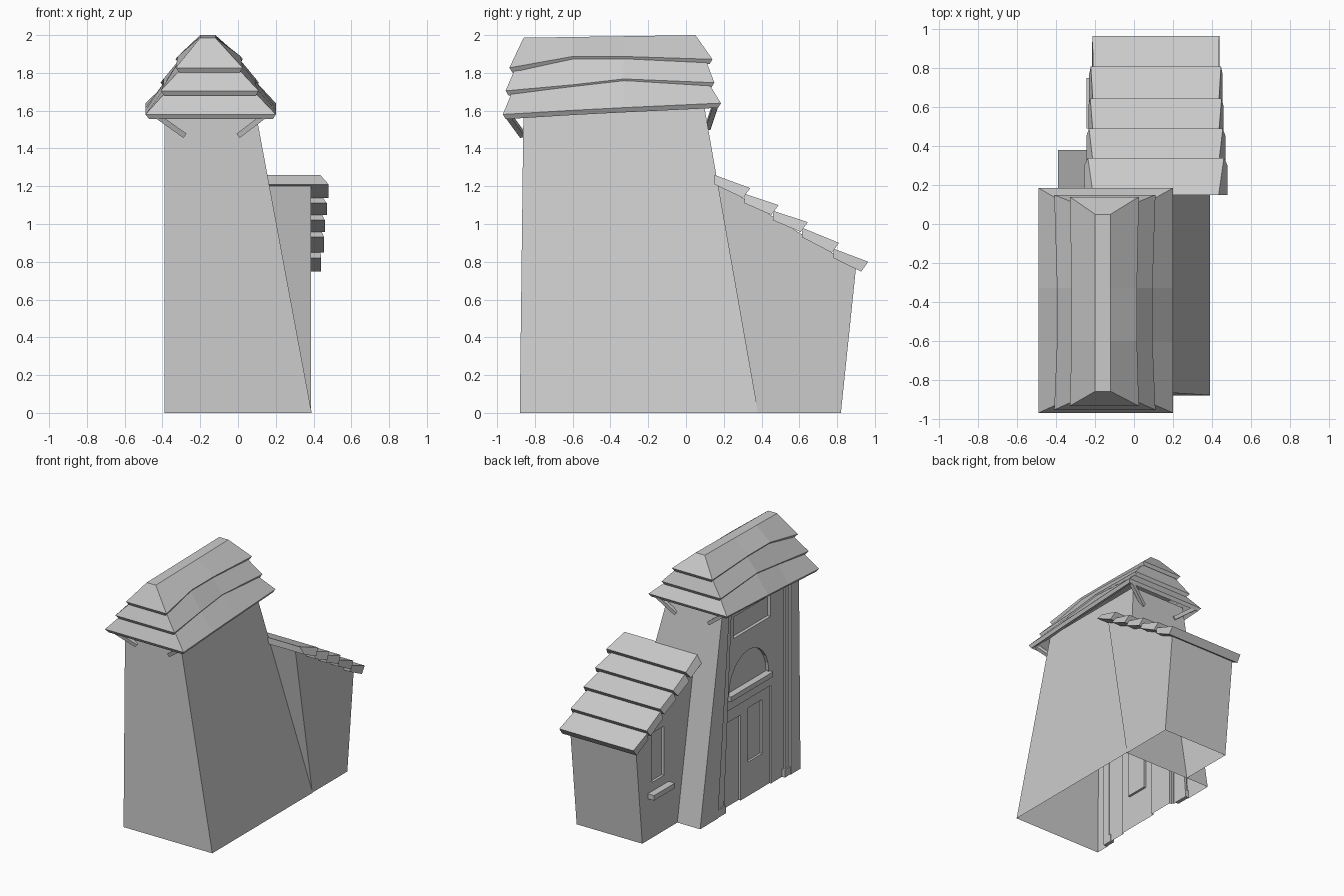
import bpy, bmesh
from mathutils import Vector
from math import sin, cos, pi

if "Cube" in bpy.data.objects:
    bpy.data.objects.remove(bpy.data.objects["Cube"])


def make(name, verts, faces):
    me = bpy.data.meshes.new(name)
    me.from_pydata(verts, [], faces)
    bm = bmesh.new()
    bm.from_mesh(me)
    bmesh.ops.recalc_face_normals(bm, faces=bm.faces)
    bm.to_mesh(me)
    bm.free()
    ob = bpy.data.objects.new(name, me)
    bpy.context.collection.objects.link(ob)
    return ob


def prism(name, prof, x0, x1):
    """Extrude a (y, z) profile along x."""
    n = len(prof)
    v = [(x, y, z) for x in (x0, x1) for y, z in prof]
    f = [(i, (i + 1) % n, n + (i + 1) % n, n + i) for i in range(n)]
    return make(name, v, f + [tuple(range(n)), tuple(range(n, 2 * n))])


def rect(y0, y1, z0, z1):
    return [(y0, z0), (y1, z0), (y1, z1), (y0, z1)]


def box(name, x0, x1, y0, y1, z0, z1):
    return prism(name, rect(y0, y1, z0, z1), x0, x1)


def carve(ob, cuts):
    """Cut (profile, x0, x1) recesses, then open the underside."""
    for prof, x0, x1 in cuts:
        c = prism("cutter", prof, x0, x1)
        m = ob.modifiers.new("cut", 'BOOLEAN')
        m.operation, m.solver, m.object = 'DIFFERENCE', 'EXACT', c
        bpy.context.view_layer.update()
        dg = bpy.context.evaluated_depsgraph_get()
        me = bpy.data.meshes.new_from_object(ob.evaluated_get(dg))
        ob.modifiers.clear()
        ob.data = me
        bpy.data.objects.remove(c)
    bm = bmesh.new()
    bm.from_mesh(ob.data)
    low = [f for f in bm.faces if all(v.co.z < 1e-3 for v in f.verts)]
    bmesh.ops.delete(bm, geom=low, context='FACES')
    bm.to_mesh(ob.data)
    bm.free()


# Leaning tower body with the carved left facade
ring = [(-.39, -.88, .39, .38, 0), (-.39, -.86, .083, .092, 1.65)]
tv = []
for x0, y0, x1, y1, z in ring:
    tv += [(x0, y0, z), (x1, y0, z), (x1, y1, z), (x0, y1, z)]
tower = make("tower_body", tv, [(0, 1, 2, 3), (4, 5, 6, 7)] +
             [(i, (i + 1) % 4, 4 + (i + 1) % 4, 4 + i) for i in range(4)])
arch = [(-.275 + .25 * cos(a * pi / 12), .9 + .27 * sin(a * pi / 12)) for a in range(13)]
carve(tower, [
    ([(.165, -.1), (.01, 1.6), (-.76, 1.6), (-.76, -.1)], -.5, -.36),
    (rect(-.55, .03, -.1, .78), -.5, -.348),
    (rect(-.19, .015, -.1, .68), -.5, -.33),
    (rect(-.46, -.28, .27, .70), -.5, -.33),
    (arch, -.5, -.335),
    (rect(-.545, -.08, 1.33, 1.5), -.5, -.335),
])

# Facade trim: ledge, inner pilasters and plinths
box("facade_ledge", -.388, -.33, -.54, -.01, .86, .9)
prism("back_pilaster", [(.17, 0), (.06, 0), (-.04, 1.6), (.015, 1.6)], -.374, -.355)
box("front_pilaster", -.374, -.355, -.77, -.71, 0, 1.6)
box("back_plinth", -.385, -.355, .05, .165, 0, .06)
box("front_plinth", -.385, -.355, -.77, -.69, 0, .06)


# Three-tier roof, sagging along its length
def tier(name, rings):
    v, f = [], []
    for x0, x1, y0, y1, zs, pinch in rings:
        ys = (y0, -.6, -.33, y1)
        p = (0, pinch, pinch, 0)
        v += [(x0 + p[i], ys[i], zs[i]) for i in range(4)]
        v += [(x1 - p[i], ys[i], zs[i]) for i in (3, 2, 1, 0)]
    for r in range(len(rings) - 1):
        for i in range(8):
            a, b = r * 8 + i, r * 8 + (i + 1) % 8
            f.append((a, b, b + 8, a + 8))
    t = len(v) - 8
    f += [(t + i, t + i + 1, t + 6 - i, t + 7 - i) for i in range(3)]
    return make(name, v, f)


Z = [(1.58, 1.602, 1.616, 1.64), (1.705, 1.737, 1.768, 1.748),
     (1.827, 1.887, 1.887, 1.872), (1.986, 1.99, 1.994, 2.0)]
eaves = [(-.49, .20, -.97, .185), (-.41, .11, -.955, .15), (-.33, .025, -.935, .14)]
tops = [(-.38, .085, -.92, .12), (-.30, .0, -.905, .105), (-.2, -.12, -.86, .05)]
for k in range(3):
    (a, b, c, d), e = eaves[k], tops[k]
    zs, pin = Z[k], (0, .015, .01)[k]
    up = lambda h: [z + h for z in zs]
    tier("roof_tier_%d" % (k + 1), [
        (a + .12, b - .12, c + .12, d - .11, up(.06), pin),
        (a + .02, b - .015, c + .015, d - .015, up(-.025), pin),
        (a, b, c, d, zs, pin),
        (*e, [z - (.004 if k < 2 else 0) for z in Z[k + 1]], 0)])


# Corner braces under the eaves
def beam(name, p, q, w):
    p, q = Vector(p), Vector(q)
    d = (q - p).normalized()
    s = d.cross(Vector((0, 1, 0))).normalized() * w
    t = d.cross(s).normalized() * w
    v = [o + i * s + j * t for o in (p, q) for i, j in ((1, 1), (1, -1), (-1, -1), (-1, 1))]
    make(name, v, [(0, 1, 2, 3), (4, 5, 6, 7)] +
         [(i, (i + 1) % 4, 4 + (i + 1) % 4, 4 + i) for i in range(4)])


for xi, xo in ((-.285, -.44), (.005, .15)):
    beam("front_brace", (xi, -.865, 1.47), (xo, -.945, 1.58), .014)
    beam("back_brace", (xi, .115, 1.51), (xo, .155, 1.63), .014)

# Lean-to annex with a side window
annex = prism("annex_body", [(.38, 0), (.82, 0), (.90, .77), (.165, 1.22)], -.19, .387)
carve(annex, [(rect(.55, .70, .44, .83), -.4, -.17)])
box("annex_window_sill", -.245, -.185, .49, .75, .33, .37)

# Stepped boards of the annex roof
edge = [(.15, 1.26), (.34, 1.19), (.49, 1.10), (.645, 1.01), (.81, .90), (.965, .80)]
flare = [.045, .035, .025, .02, .005]
for i in range(5):
    (ya, za), (yb, zb) = edge[i], edge[i + 1]
    if i:
        ya, za = ya - .03, za - .03
    w = flare[i]
    # upper and lower faces of each board, flared sideways downhill
    v = []
    for y, z, g in ((ya, za, 0), (yb, zb, w * .6), (yb - .038, zb - .052, w), (ya, za - .05, w)):
        v += [(-.21 - g, y, z), (.435 + g, y, z)]
    make("annex_roof_board_%d" % (i + 1), v,
         [(0, 2, 4, 6), (1, 3, 5, 7), (0, 1, 3, 2), (2, 3, 5, 4), (4, 5, 7, 6), (6, 7, 1, 0)])
